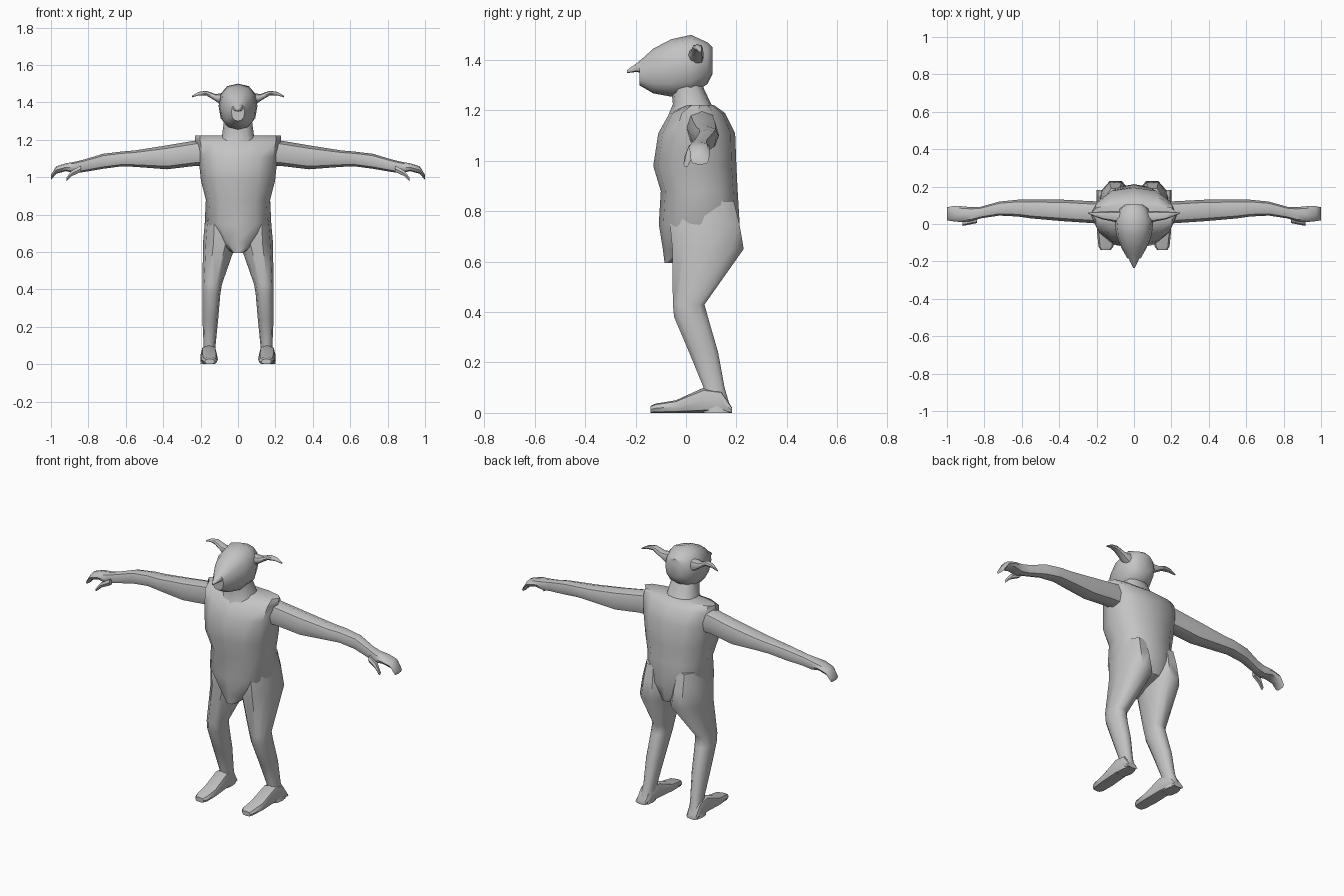
import bpy, bmesh, math

skin = bpy.data.materials.new("grey skin")
skin.diffuse_color = (0.55, 0.55, 0.55, 1)


def loft(name, axis, rings, sides=12, power=0.85, mirror=False):
    """Skin rings (t, a0, a1, b0, b1) stacked along one axis, with rounded-box sections."""
    bm = bmesh.new()
    loops = []
    for t, a0, a1, b0, b1 in rings:
        loop = []
        for i in range(sides):
            w = 2 * math.pi * i / sides
            c, s = round(math.cos(w), 6), round(math.sin(w), 6)
            a = (a0 + a1) / 2 + (a1 - a0) / 2 * math.copysign(abs(c) ** power, c)
            b = (b0 + b1) / 2 + (b1 - b0) / 2 * math.copysign(abs(s) ** power, s)
            co = {"x": (t, a, b), "y": (a, t, b), "z": (a, b, t)}[axis]
            loop.append(bm.verts.new(co))
        loops.append(loop)
    for lo, hi in zip(loops, loops[1:]):
        for i in range(sides):
            j = (i + 1) % sides
            bm.faces.new((lo[i], lo[j], hi[j], hi[i]))
    bm.faces.new(loops[0])
    bm.faces.new(loops[-1])
    bmesh.ops.recalc_face_normals(bm, faces=bm.faces)
    me = bpy.data.meshes.new(name)
    bm.to_mesh(me)
    bm.free()
    me.materials.append(skin)
    ob = bpy.data.objects.new(name, me)
    bpy.context.collection.objects.link(ob)
    if mirror:
        ob.modifiers.new("mirror", "MIRROR")
    bpy.ops.object.select_all(action="DESELECT")
    ob.select_set(True)
    bpy.context.view_layer.objects.active = ob
    bpy.ops.object.shade_smooth_by_angle(angle=math.radians(45))
    return ob


# Torso: (height, half width, front, back), ending in a pointed crotch
torso = [(0.595, 0.03, -0.085, 0.0), (0.65, 0.10, -0.092, 0.19),
         (0.75, 0.178, -0.108, 0.213), (0.88, 0.172, -0.10, 0.205),
         (0.98, 0.198, -0.13, 0.20), (1.11, 0.212, -0.11, 0.195),
         (1.19, 0.228, -0.065, 0.155), (1.222, 0.23, 0.0, 0.11)]
loft("torso", "z", [(z, -w, w, f, b) for z, w, f, b in torso])

# Neck
loft("neck", "z", [(1.17, -0.11, 0.11, -0.075, 0.14), (1.225, -0.085, 0.085, -0.052, 0.10),
                   (1.30, -0.075, 0.075, -0.06, 0.065)])

# Head: (y, half width, bottom, top)
head = [(0.105, 0.045, 1.345, 1.452), (0.085, 0.075, 1.305, 1.47), (0.02, 0.104, 1.26, 1.5),
        (-0.06, 0.095, 1.255, 1.482), (-0.13, 0.066, 1.268, 1.445), (-0.185, 0.035, 1.30, 1.395)]
loft("head", "y", [(y, -w, w, lo, hi) for y, w, lo, hi in head])

# Hooked nose
loft("nose", "y", [(-0.15, -0.04, 0.04, 1.34, 1.425), (-0.195, -0.024, 0.024, 1.353, 1.388),
                   (-0.235, -0.004, 0.004, 1.348, 1.36)], sides=8)

# Curved ears
loft("ear", "x", [(0.075, 0.005, 0.07, 1.375, 1.45), (0.12, 0.015, 0.07, 1.407, 1.444),
                  (0.17, 0.025, 0.066, 1.437, 1.462), (0.21, 0.04, 0.065, 1.437, 1.456),
                  (0.245, 0.055, 0.061, 1.427, 1.435)], sides=8, mirror=True)

# Arms flowing into mitten-like hands with bent fingertips
loft("arm", "x", [(0.16, 0.0, 0.12, 1.06, 1.205), (0.23, 0.005, 0.122, 1.06, 1.195),
                  (0.38, 0.015, 0.13, 1.042, 1.17), (0.55, 0.03, 0.13, 1.055, 1.143),
                  (0.62, 0.04, 0.13, 1.058, 1.137), (0.72, 0.045, 0.12, 1.045, 1.125),
                  (0.82, 0.03, 0.092, 1.028, 1.095), (0.87, 0.015, 0.09, 1.02, 1.083),
                  (0.92, 0.01, 0.095, 1.032, 1.074), (0.972, 0.015, 0.095, 1.018, 1.058),
                  (1.0, 0.02, 0.09, 0.985, 1.012)], sides=8, mirror=True)

# Thumbs
loft("thumb", "x", [(0.84, 0.005, 0.04, 1.025, 1.065), (0.89, -0.005, 0.027, 1.003, 1.036),
                    (0.918, -0.01, 0.012, 0.977, 0.998)], sides=6, mirror=True)

# Legs with bent knees
loft("leg", "z", [(0.0, 0.125, 0.2, 0.07, 0.185), (0.10, 0.12, 0.184, 0.068, 0.155),
                  (0.24, 0.106, 0.19, 0.01, 0.13), (0.38, 0.094, 0.19, -0.05, 0.09),
                  (0.43, 0.085, 0.19, -0.055, 0.076), (0.65, 0.008, 0.187, -0.06, 0.235),
                  (0.75, 0.02, 0.178, -0.07, 0.218), (0.84, 0.04, 0.16, -0.05, 0.195)],
     sides=10, mirror=True)

# Feet
loft("foot", "y", [(-0.14, 0.125, 0.178, 0.0, 0.028), (-0.12, 0.11, 0.19, 0.0, 0.037),
                   (-0.04, 0.107, 0.198, 0.0, 0.05), (0.07, 0.112, 0.2, 0.0, 0.10),
                   (0.14, 0.12, 0.2, 0.0, 0.09), (0.183, 0.13, 0.2, 0.0, 0.02)],
     sides=8, power=0.7, mirror=True)
